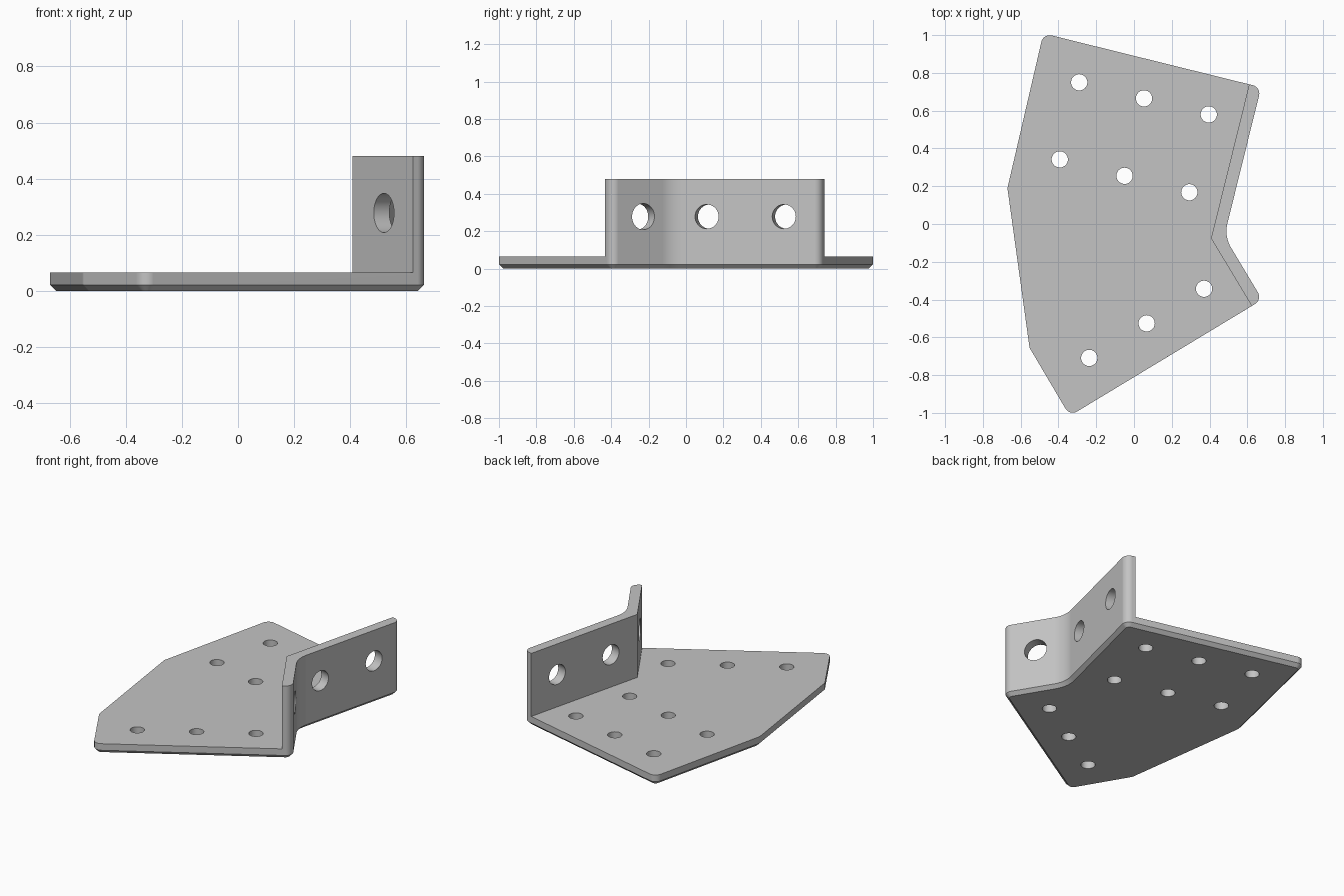
import bpy, bmesh, math
from mathutils import Vector

if "Cube" in bpy.data.objects:
    bpy.data.objects.remove(bpy.data.objects["Cube"], do_unlink=True)

PLATE, HEIGHT, CHAMFER = 0.065, 0.48, 0.022
R = 0.045

# Plain grey metal
metal = bpy.data.materials.new("grey_metal")
metal.use_nodes = True
GREY = (0.55, 0.55, 0.55, 1)
metal.diffuse_color = GREY
metal.node_tree.nodes["Principled BSDF"].inputs["Base Color"].default_value = GREY

# Flange directions: along each leg, and outward from each leg
a, b = math.radians(13.9), math.radians(31.05)
along_back = Vector((math.sin(a), math.cos(a)))
out_back = Vector((math.cos(a), -math.sin(a)))
along_front = Vector((math.sin(b), -math.cos(b)))
out_front = Vector((math.cos(b), math.sin(b)))

bend = Vector((0.408, -0.076))
back_end = bend + along_back * 0.84
front_end = bend + along_front * 0.418
half_turn = (a + b) / 2
bend_out = bend + (out_back + out_front).normalized() * PLATE / math.cos(half_turn)

# Counter-clockwise corners with fillet radius; flange runs from front_end to back_end
corners = [
    (front_end, 0),
    (front_end + out_front * PLATE, R),
    (bend_out, 0.17),
    (back_end + out_back * PLATE, R),
    (back_end, 0),
    (Vector((-0.48, 1.009)), R),
    (Vector((-0.67, 0.19)), R),
    (Vector((-0.553, -0.655)), R),
    (Vector((-0.34, -1.016)), R),
]


def fillet(prev, p, nxt, r, steps=8):
    """Points of an arc rounding the corner p."""
    if r == 0:
        return [p]
    d1, d2 = (prev - p).normalized(), (nxt - p).normalized()
    half = d1.angle(d2) / 2
    centre = p + (d1 + d2).normalized() * r / math.sin(half)
    start = p + d1 * r / math.tan(half) - centre
    end = p + d2 * r / math.tan(half) - centre
    turn = math.atan2(start.x * end.y - start.y * end.x, start.dot(end))
    pts = []
    for i in range(steps + 1):
        t = turn * i / steps
        c, s = math.cos(t), math.sin(t)
        pts.append(centre + Vector((start.x * c - start.y * s, start.x * s + start.y * c)))
    return pts


def inset(pts, d):
    """Mitred inward offset of a counter-clockwise outline."""
    result = []
    for i, p in enumerate(pts):
        e1 = (p - pts[i - 1]).normalized()
        e2 = (pts[(i + 1) % len(pts)] - p).normalized()
        n1, n2 = Vector((-e1.y, e1.x)), Vector((-e2.y, e2.x))
        result.append(p + (n1 + n2) * d / (1 + n1.dot(n2)))
    return result


outline, flange_last = [], 0
for i, (p, r) in enumerate(corners):
    if p is back_end:
        flange_last = len(outline)
    outline += fillet(corners[i - 1][0], p, corners[(i + 1) % len(corners)][0], r)

# Plate with a chamfered underside and an upright flange, as one solid
bm = bmesh.new()
rings = [[bm.verts.new((p.x, p.y, z)) for p in pts]
         for pts, z in ((inset(outline, CHAMFER), 0), (outline, CHAMFER), (outline, PLATE))]
n = len(outline)
for low, high in zip(rings, rings[1:]):
    for i in range(n):
        j = (i + 1) % n
        bm.faces.new((low[i], low[j], high[j], high[i]))
bm.faces.new(rings[0][::-1])
top = rings[2]
inner = bm.verts.new((bend.x, bend.y, PLATE))
bm.faces.new(top[flange_last:] + [top[0], inner])
flange = bm.faces.new(top[:flange_last + 1] + [inner])
raised = bmesh.ops.extrude_discrete_faces(bm, faces=[flange])["faces"][0]
for v in raised.verts:
    v.co.z = HEIGHT
bmesh.ops.recalc_face_normals(bm, faces=bm.faces)
bmesh.ops.dissolve_limit(bm, angle_limit=0.002, verts=bm.verts, edges=bm.edges)
mesh = bpy.data.meshes.new("angle_bracket")
bm.to_mesh(mesh)
bm.free()
mesh.materials.append(metal)
bracket = bpy.data.objects.new("angle_bracket", mesh)
bpy.context.collection.objects.link(bracket)


def drill(x, y, z, radius, axis):
    """Cut a round hole through the bracket."""
    bpy.ops.mesh.primitive_cylinder_add(vertices=40, radius=radius, depth=0.18, location=(x, y, z))
    cutter = bpy.context.object
    cutter.name = "hole_cutter"
    cutter.hide_render = True
    cutter.rotation_euler = axis.to_track_quat("Z", "Y").to_euler()
    cutter.data.materials.append(metal)
    bpy.context.view_layer.objects.active = bracket
    cut = bracket.modifiers.new("hole", "BOOLEAN")
    cut.operation, cut.solver, cut.object = "DIFFERENCE", "EXACT", cutter
    bpy.context.view_layer.update()
    bpy.ops.object.modifier_apply(modifier=cut.name)
    bpy.data.objects.remove(cutter, do_unlink=True)


# Plate holes: three rows of three
down = Vector((0, 0, 1))
for start, step in (((-0.29, 0.75), (0.343, -0.085)),
                    ((-0.393, 0.342), (0.343, -0.087)),
                    ((-0.237, -0.709), (0.304, 0.183))):
    for i in range(3):
        drill(start[0] + step[0] * i, start[1] + step[1] * i, PLATE / 2, 0.043, down)

# Flange holes
for along, out, dist, radius in ((along_front, out_front, 0.217, 0.07),
                                 (along_back, out_back, 0.209, 0.065),
                                 (along_back, out_back, 0.634, 0.065)):
    p = bend + along * dist + out * PLATE / 2
    drill(p.x, p.y, 0.278, radius, out.to_3d())

# Smooth fillets and holes, sharp edges kept
bpy.ops.object.select_all(action="DESELECT")
bracket.select_set(True)
bpy.context.view_layer.objects.active = bracket
bpy.ops.object.shade_smooth_by_angle(angle=math.radians(30))
weighted = bracket.modifiers.new("even_shading", "WEIGHTED_NORMAL")
weighted.keep_sharp = True
